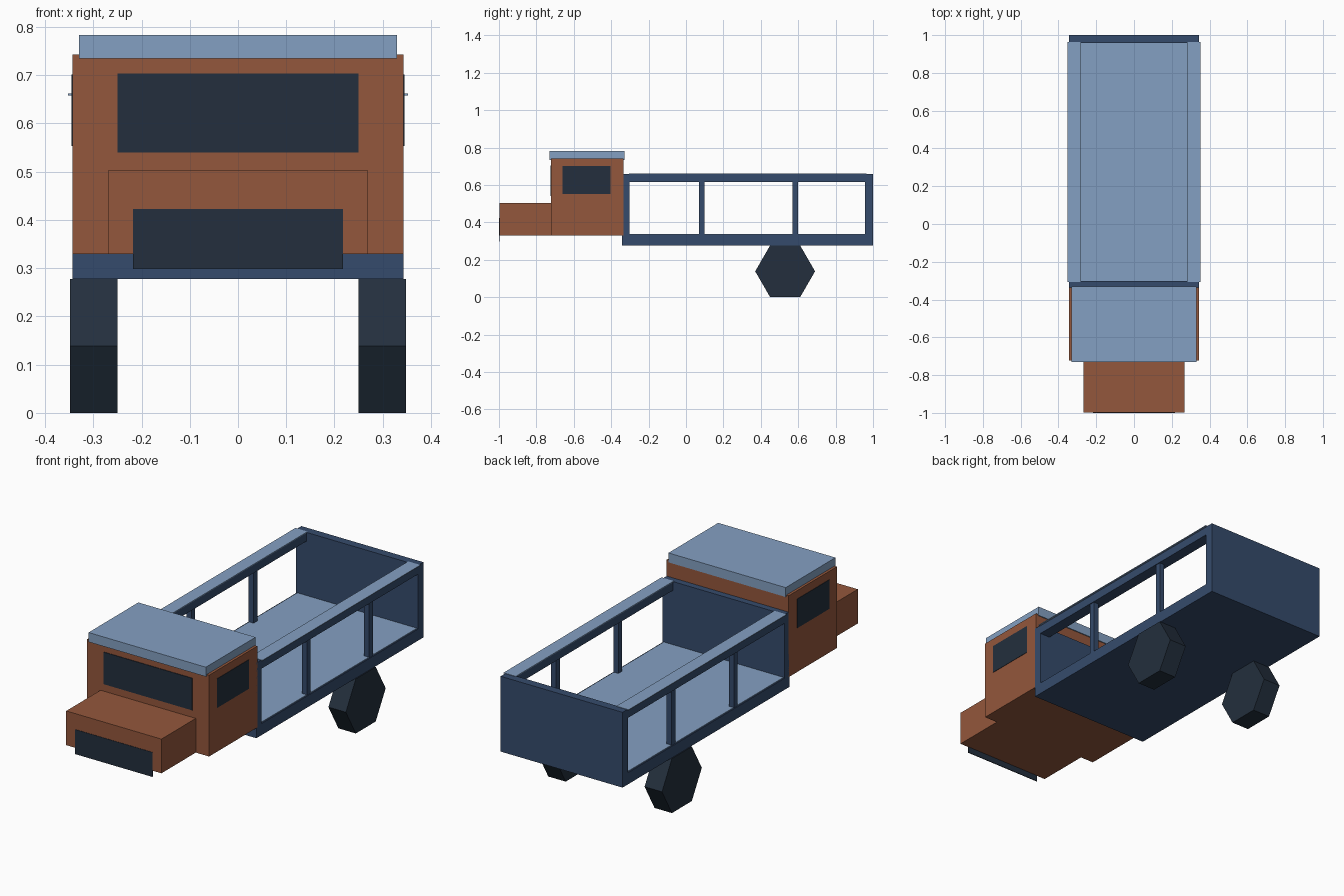
import bpy, bmesh, math
from mathutils import Matrix

if "Cube" in bpy.data.objects:
    bpy.data.objects.remove(bpy.data.objects["Cube"])


def material(name, rgb):
    def linear(c):
        c /= 255
        return c / 12.92 if c <= 0.04045 else ((c + 0.055) / 1.055) ** 2.4
    m = bpy.data.materials.new(name)
    m.diffuse_color = (*[linear(c) for c in rgb], 1)
    m.use_nodes = True
    m.node_tree.nodes["Principled BSDF"].inputs["Base Color"].default_value = m.diffuse_color
    return m


RUST = material("rust_brown", (148, 87, 60))
NAVY = material("navy_blue", (53, 75, 108))
SKY = material("light_blue", (132, 160, 194))
DARK = material("dark_slate", (35, 47, 61))


def add_object(name, bm, mat):
    mesh = bpy.data.meshes.new(name)
    bm.to_mesh(mesh)
    bm.free()
    mesh.materials.append(mat)
    obj = bpy.data.objects.new(name, mesh)
    bpy.context.collection.objects.link(obj)
    return obj


def box(name, x, y, z, mat):
    """Box from (min, max) ranges on each axis."""
    bm = bmesh.new()
    bmesh.ops.create_cube(bm, size=1)
    for v in bm.verts:
        v.co = [r[0] if c < 0 else r[1] for c, r in zip(v.co, (x, y, z))]
    return add_object(name, bm, mat)


def side_box(name, x, y, z, mat):
    """Mirrored pair of boxes."""
    box(name + "_right", x, y, z, mat)
    box(name + "_left", (-x[1], -x[0]), y, z, mat)


# Cab, hood and roof
box("cab", (-0.343, 0.343), (-0.722, -0.335), (0.329, 0.743), RUST)
box("hood", (-0.268, 0.268), (-0.998, -0.722), (0.329, 0.503), RUST)
box("roof", (-0.33, 0.33), (-0.73, -0.33), (0.735, 0.783), SKY)

# Glass and grille plates
box("windshield", (-0.25, 0.25), (-0.725, -0.72), (0.54, 0.703), DARK)
box("grille", (-0.218, 0.218), (-1.0, -0.996), (0.298, 0.423), DARK)
side_box("side_window", (0.34, 0.345), (-0.66, -0.403), (0.553, 0.701), DARK)

# Cargo bed: base, end boards and floor covering
box("bed_base", (-0.343, 0.343), (-0.342, 1.0), (0.277, 0.336), NAVY)
box("headboard", (-0.343, 0.343), (-0.342, -0.302), (0.336, 0.66), NAVY)
box("tailboard", (-0.343, 0.343), (0.957, 1.0), (0.336, 0.66), NAVY)
box("bed_floor", (-0.337, 0.337), (-0.302, 0.957), (0.335, 0.339), SKY)

# Side rails with light caps, and their posts
side_box("side_rail", (0.285, 0.343), (-0.302, 0.957), (0.615, 0.659), NAVY)
side_box("rail_cap", (0.283, 0.352), (-0.306, 0.964), (0.658, 0.662), SKY)
for i, y in enumerate((0.085, 0.585)):
    side_box(f"post_{i + 1}", (0.311, 0.339), (y - 0.015, y + 0.015),
             (0.336, 0.615), NAVY)

# Six-sided rear wheels, flat side down
R = 0.16
for name, x in (("wheel_right", 0.299), ("wheel_left", -0.299)):
    bm = bmesh.new()
    bmesh.ops.create_cone(bm, cap_ends=True, segments=6, radius1=R, radius2=R, depth=0.098)
    # find a vertex and turn it to point along y
    v = bm.verts[:][0].co
    spin = Matrix.Rotation(math.pi / 2 - math.atan2(v.y, v.x), 4, "Z")
    tip = Matrix.Rotation(math.pi / 2, 4, "Y")
    place = Matrix.Translation((x, 0.53, R * math.sqrt(3) / 2))
    bmesh.ops.transform(bm, matrix=place @ tip @ spin, verts=bm.verts)
    add_object(name, bm, DARK)
